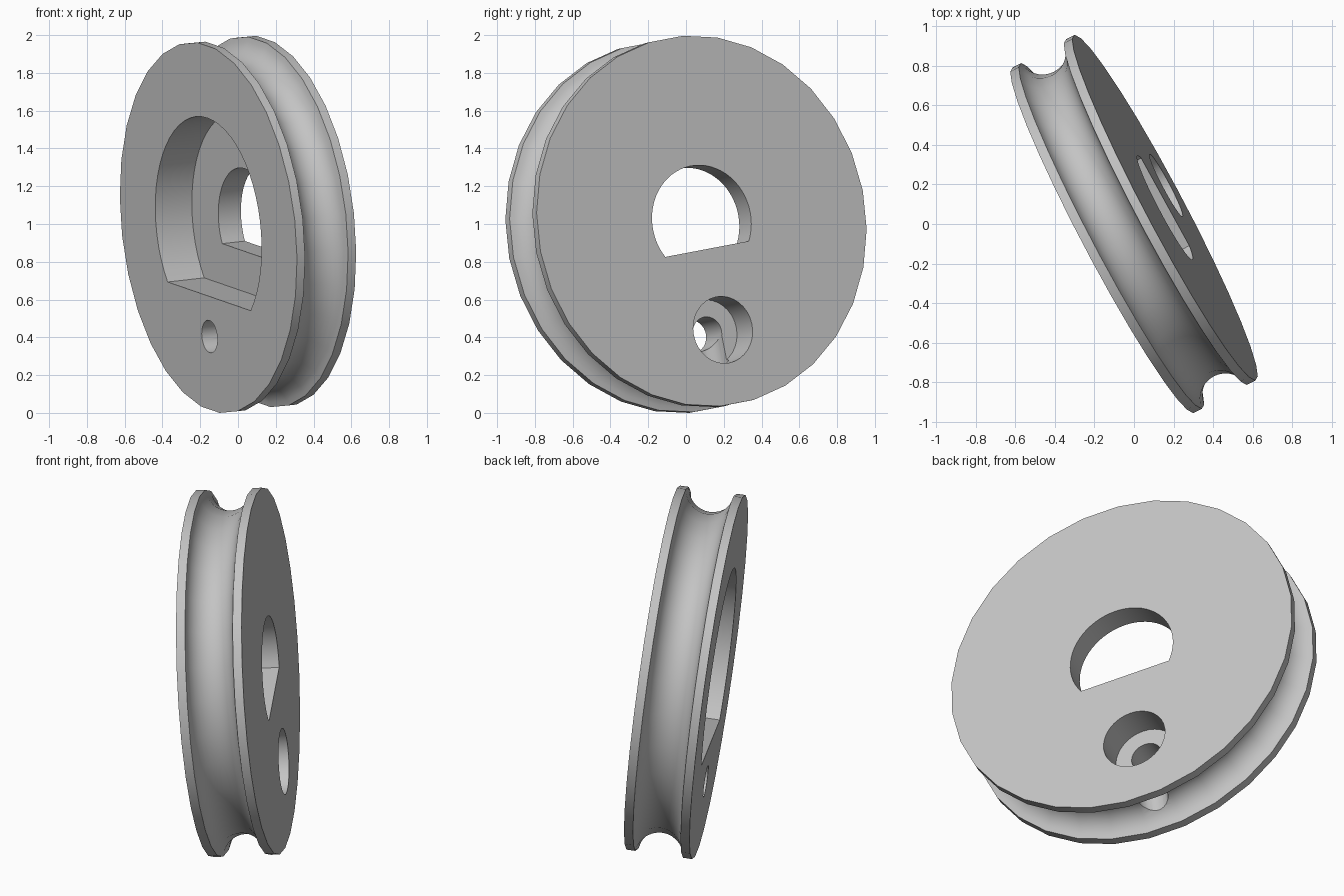
import bpy, bmesh
from math import pi, cos, sin, asin, acos, radians
from mathutils import Matrix, Vector

cube = bpy.data.objects.get("Cube")
if cube:
    bpy.data.objects.remove(cube)

RIM, HALF, SIDES = 0.987, 0.178, 30
HOLE_Y = -0.587     # string hole position below the axle

grey = bpy.data.materials.new("plain_grey")
grey.use_nodes = True
colour = (0.55, 0.55, 0.55, 1)
grey.diffuse_color = colour
grey.node_tree.nodes["Principled BSDF"].inputs["Base Color"].default_value = colour


def make(name, bm):
    bmesh.ops.recalc_face_normals(bm, faces=bm.faces)
    mesh = bpy.data.meshes.new(name)
    bm.to_mesh(mesh)
    bm.free()
    mesh.materials.append(grey)
    obj = bpy.data.objects.new(name, mesh)
    bpy.context.collection.objects.link(obj)
    return obj


def prism(name, outline, z0, z1):
    """Extrude a closed outline along the axle."""
    bm = bmesh.new()
    face = bm.faces.new([bm.verts.new((x, y, z0)) for x, y in outline])
    top = bmesh.ops.extrude_face_region(bm, geom=[face])["geom"]
    verts = [v for v in top if isinstance(v, bmesh.types.BMVert)]
    bmesh.ops.translate(bm, verts=verts, vec=(0, 0, z1 - z0))
    return make(name, bm)


def arc(r, a0, a1, n, cy=0.0):
    return [(r * cos(a0 + (a1 - a0) * i / n), cy + r * sin(a0 + (a1 - a0) * i / n))
            for i in range(n + 1)]


def d_shape(r, flat):
    """Circle cut by a flat chord on its lower side."""
    a = asin(flat / r)
    return arc(r, -a, pi + a, 40)


def circle(r, cy=0.0):
    return arc(r, 0, 2 * pi, 32, cy)[:-1]


# Grooved wheel, turned from its half section
GROOVE, GROOVE_C = 0.13, 1.0
a = acos((GROOVE_C - RIM) / GROOVE)
section = [(0, -HALF), (RIM, -HALF)]
section += [(GROOVE_C - GROOVE * cos(t), GROOVE * sin(t))
            for t in (-a + 2 * a * i / 14 for i in range(15))]
section += [(RIM, HALF), (0, HALF)]
bm = bmesh.new()
verts = [bm.verts.new((r, 0, z)) for r, z in section]
edges = [bm.edges.new(p) for p in zip(verts, verts[1:])]
bmesh.ops.spin(bm, geom=verts + edges, cent=(0, 0, 0), axis=(0, 0, 1),
               angle=2 * pi, steps=SIDES, use_merge=True)
bmesh.ops.remove_doubles(bm, verts=bm.verts, dist=1e-5)
bmesh.ops.dissolve_limit(bm, angle_limit=radians(0.5), verts=bm.verts, edges=bm.edges)
wheel = make("grooved_wheel", bm)

# Cutters: recess, axle hole, counterbore, string hole and its outlet to the groove
cutters = [
    prism("recess_cutter", d_shape(0.592, 0.37), -0.3, 0.042),
    prism("axle_cutter", d_shape(0.297, 0.151), -0.4, 0.4),
    prism("counterbore_cutter", circle(0.178, HOLE_Y), 0.0, 0.3),
    prism("string_hole_cutter", circle(0.087, HOLE_Y), -0.35, 0.1),
]
outlet = prism("outlet_cutter", circle(0.083), 0, 0.45)
outlet.data.transform(Matrix.Translation((0, HOLE_Y, 0)) @ Matrix.Rotation(pi / 2, 4, "X"))
cutters.append(outlet)

bpy.context.view_layer.objects.active = wheel
wheel.select_set(True)
for cutter in cutters:
    cutter.hide_render = True
    mod = wheel.modifiers.new(cutter.name, "BOOLEAN")
    mod.operation, mod.solver, mod.object = "DIFFERENCE", "EXACT", cutter
    bpy.ops.object.modifier_apply(modifier=mod.name)
    bpy.data.objects.remove(cutter)

# Tilt the wheel onto its resting axis
axis = Vector((0.88, 0.465, 0.1)).normalized()
across = Vector((0, 0, 1)).cross(axis).normalized()
up = axis.cross(across)
basis = Matrix((across, up, axis)).transposed().to_4x4()
wheel.data.transform(basis @ Matrix.Rotation(radians(9.5), 4, "Z"))
low = min(v.co.z for v in wheel.data.vertices)
wheel.data.transform(Matrix.Translation((0, 0, -low)))

bpy.ops.object.select_all(action="DESELECT")
wheel.select_set(True)
bpy.ops.object.shade_smooth_by_angle(angle=radians(30))
